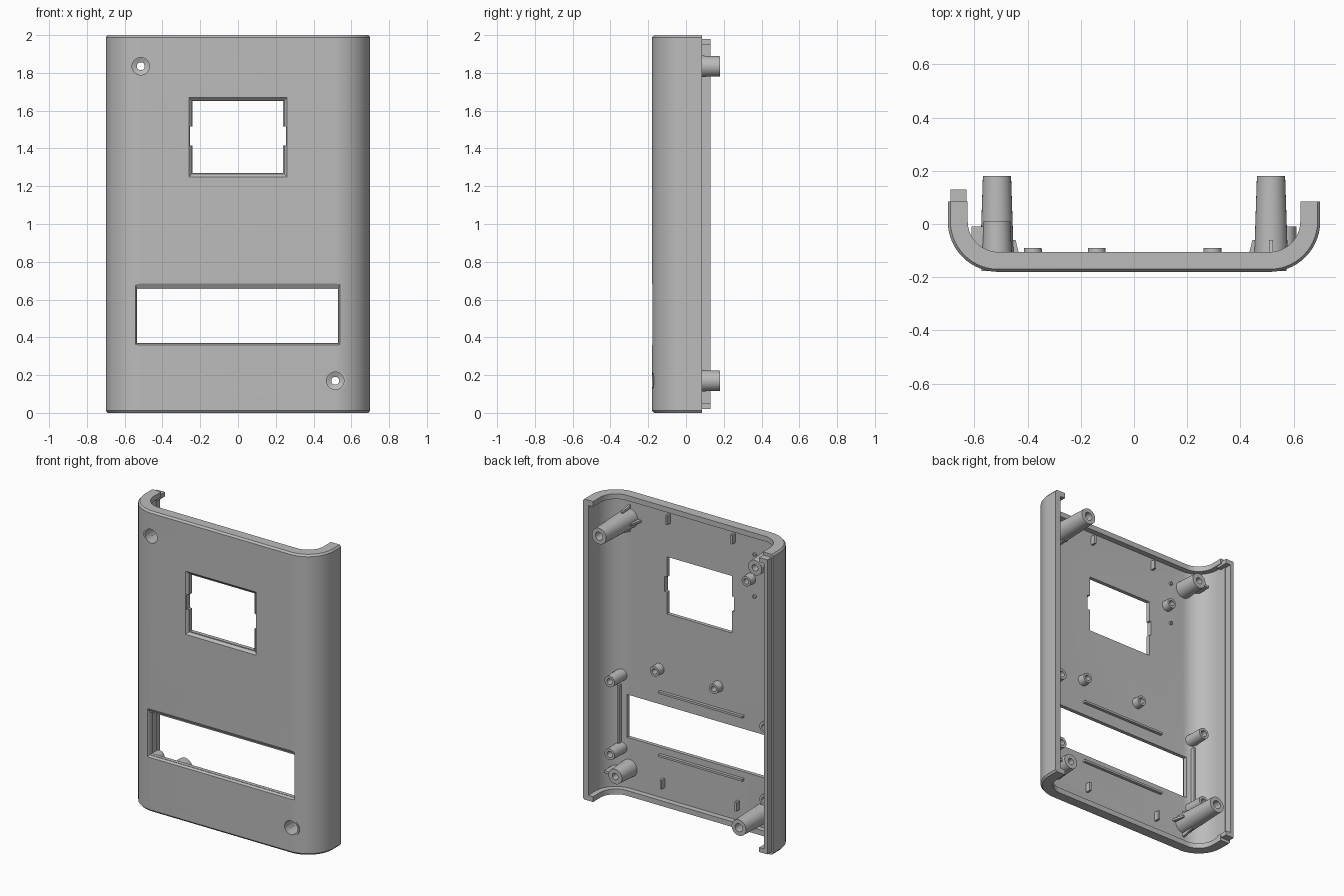
import bpy, bmesh, math
from mathutils import Vector

cube = bpy.data.objects.get("Cube")
if cube:
    bpy.data.objects.remove(cube, do_unlink=True)

grey = bpy.data.materials.new("case grey")
grey.use_nodes = True
grey.diffuse_color = (0.5, 0.5, 0.5, 1)
grey.node_tree.nodes["Principled BSDF"].inputs["Base Color"].default_value = (0.5, 0.5, 0.5, 1)

W, FRONT, BACK, R = 0.7, -0.18, 0.085, 0.19   # half width, front, back edge, corner radius
RIM, SKIN = 0.075, 0.04                       # rim and wall thickness
FLOOR = FRONT + SKIN


def finish(name, bm, smooth=True):
    bmesh.ops.recalc_face_normals(bm, faces=bm.faces)
    mesh = bpy.data.meshes.new(name)
    bm.to_mesh(mesh)
    bm.free()
    obj = bpy.data.objects.new(name, mesh)
    bpy.context.collection.objects.link(obj)
    mesh.materials.append(grey)
    if smooth:
        shade(obj)
    return obj


def shade(obj):
    bpy.ops.object.select_all(action='DESELECT')
    obj.select_set(True)
    bpy.context.view_layer.objects.active = obj
    bpy.ops.object.shade_smooth_by_angle(angle=math.radians(30))


def loft(name, rings, closed=False):
    """Skin a list of equal rings; cap the ends or join last to first."""
    bm = bmesh.new()
    vs = [[bm.verts.new(p) for p in ring] for ring in rings]
    n = len(rings[0])
    pairs = list(zip(vs, vs[1:])) + ([(vs[-1], vs[0])] if closed else [])
    for a, b in pairs:
        for i in range(n):
            j = (i + 1) % n
            bm.faces.new((a[i], a[j], b[j], b[i]))
    if not closed:
        for ring in (vs[0], vs[-1]):
            bm.faces.new(ring)
    return finish(name, bm)


def box(name, x, y, z):
    """Box from (low, high) ranges."""
    return loft(name, [[(x[0], y[0], h), (x[1], y[0], h), (x[1], y[1], h), (x[0], y[1], h)] for h in z])


def funnel(name, outer, inner, y0, y1):
    """Tapered cutter between two (x0, x1, z0, z1) rectangles."""
    def ring(r, y):
        return [(r[0], y, r[2]), (r[1], y, r[2]), (r[1], y, r[3]), (r[0], y, r[3])]
    return loft(name, [ring(outer, y0 - 0.05), ring(outer, y0), ring(inner, y1)])


def lathe(name, x, z, profile, n=32):
    """Revolve a closed (radius, y) profile about an axis along y."""
    rings = []
    for k in range(n):
        a = 2 * math.pi * k / n
        rings.append([(x + r * math.cos(a), y, z + r * math.sin(a)) for r, y in profile])
    obj = loft(name, rings, closed=True)
    return obj


def cut(target, cutter):
    mod = target.modifiers.new("cut", 'BOOLEAN')
    mod.operation, mod.solver, mod.object = 'DIFFERENCE', 'EXACT', cutter
    bpy.ops.object.select_all(action='DESELECT')
    target.select_set(True)
    bpy.context.view_layer.objects.active = target
    bpy.ops.object.modifier_apply(modifier=mod.name)
    bpy.data.objects.remove(cutter, do_unlink=True)


# U-shaped shell with thicker rims at both ends
def u_line(inset, z, steps=14):
    right = []
    for k in range(steps + 1):
        a = math.pi / 2 * k / steps
        right.append((W - R + (R - inset) * math.sin(a), FRONT + R - (R - inset) * math.cos(a), z))
    right.append((W - inset, BACK, z))
    return [(-x, y, h) for x, y, h in reversed(right)] + right


half = [(0.0, 0.01, RIM), (0.012, 0, RIM), (0.035, 0, RIM), (0.036, 0, SKIN)]
sections = half + [(2 - z, o, t) for z, o, t in reversed(half)]
bm = bmesh.new()
rows = []
for z, o, t in sections:
    rows.append(([bm.verts.new(p) for p in u_line(o, z)], [bm.verts.new(p) for p in u_line(t, z)]))
count = len(rows[0][0])
for (o1, i1), (o2, i2) in zip(rows, rows[1:]):
    for k in range(count - 1):
        bm.faces.new((o1[k], o1[k + 1], o2[k + 1], o2[k]))
        bm.faces.new((i1[k], i2[k], i2[k + 1], i1[k + 1]))
    for e in (0, -1):
        bm.faces.new((o1[e], o2[e], i2[e], i1[e]))
for o, i in (rows[0], rows[-1]):
    for k in range(count - 1):
        bm.faces.new((o[k], o[k + 1], i[k + 1], i[k]))
shell = finish("shell", bm, smooth=False)

# Small window with chamfered frame and side notches, and the wide lower window
cut(shell, funnel("cutter", (-0.26, 0.26, 1.25, 1.67), (-0.245, 0.245, 1.265, 1.655), FRONT, FRONT + 0.015))
cut(shell, box("cutter", (-0.24, 0.237), (-0.3, -0.05), (1.27, 1.65)))
cut(shell, box("cutter", (-0.255, 0.255), (-0.3, -0.05), (1.415, 1.515)))
cut(shell, funnel("cutter", (-0.545, 0.54, 0.36, 0.685), (-0.537, 0.532, 0.368, 0.66), FRONT, FRONT + 0.015))
cut(shell, box("cutter", (-0.535, 0.53), (-0.3, -0.07), (0.37, 0.655)))

# Screw posts: short through-drilled pair and tall blind pair on opposite corners
TOP, LOW, PX = 1.835, 0.17, 0.515
for side, z, tag in ((-1, TOP, "upper"), (1, LOW, "lower")):
    cut(shell, lathe("cutter", side * PX, z, [(0.001, -0.3), (0.046, -0.3), (0.046, -0.08), (0.001, -0.08)]))
    lathe(tag + "_short_post", side * PX, z,
          [(0.046, FRONT + 0.004), (0.046, -0.07), (0.021, -0.06), (0.021, 0.01), (0.05, 0.01), (0.058, FLOOR - 0.01),
           (0.058, FRONT + 0.004)])
    box(tag + "_short_post_fin", sorted((side * 0.56, side * 0.61)), (FLOOR, -0.01), (z - 0.008, z + 0.008))
for side, z, tag in ((1, TOP, "upper"), (-1, LOW, "lower")):
    x = side * PX
    lathe(tag + "_tall_post", x, z,
          [(0.001, FLOOR - 0.01), (0.064, FLOOR - 0.01), (0.053, 0.18), (0.027, 0.18), (0.027, 0.0), (0.001, 0.0)])
    # tapered fins around the post foot
    for dx, dz in ((-side, 0), (0, 1), (0, -1)):
        across = Vector((dz, 0, dx)) * 0.007
        rings = []
        for s in (-1, 1):
            c = Vector((x, 0, z)) + across * s
            rings.append([c + Vector((dx * d, y, dz * d)) for d, y in
                          ((0.04, FLOOR - 0.005), (0.09, FLOOR - 0.005), (0.07, -0.06), (0.04, -0.06))])
        loft(tag + "_tall_post_fin", rings)

shade(shell)


# Hollow standoffs
def standoff(name, x, z, r, top):
    lathe(name, x, z, [(0.001, FLOOR - 0.01), (r, FLOOR - 0.01), (r * 0.92, top), (r * 0.5, top),
                       (r * 0.5, FLOOR + 0.01), (0.001, FLOOR + 0.01)], 24)


for x, z in ((0.295, 0.89), (-0.14, 0.89), (-0.38, 1.67)):
    standoff("low_standoff", x, z, 0.036, -0.09)
for side in (-1, 1):
    for z in (0.78, 0.295):
        standoff("side_standoff", side * 0.57, z, 0.04, -0.01)
    # bars beside the lower window
    box("window_side_bar", sorted((side * 0.565, side * 0.58)), (FLOOR - 0.005, -0.1), (0.33, 0.72))

# Long bars above and below the lower window
for z in (0.74, 0.32):
    box("window_long_bar", (-0.33, 0.29), (FLOOR - 0.005, FLOOR + 0.02), (z - 0.007, z + 0.007))

# Small ribs near the ends, and two pins
for x, z in ((0.22, 1.91), (-0.26, 1.91), (0.26, 0.14), (-0.29, 0.14)):
    box("end_rib", (x - 0.007, x + 0.007), (FLOOR - 0.005, -0.106), (z - 0.03, z + 0.03))
for z in (1.84, 1.56):
    standoff("pin", -0.41, z, 0.012, FLOOR + 0.012)

# Mating lip on one long edge with thicker blocks at its ends
box("edge_lip", (-0.69, -0.665), (BACK - 0.005, 0.13), (0.02, 1.98))
for z in ((0.02, 0.05), (1.95, 1.98)):
    box("edge_lip_block", (-0.69, -0.63), (BACK - 0.04, 0.13), z)
